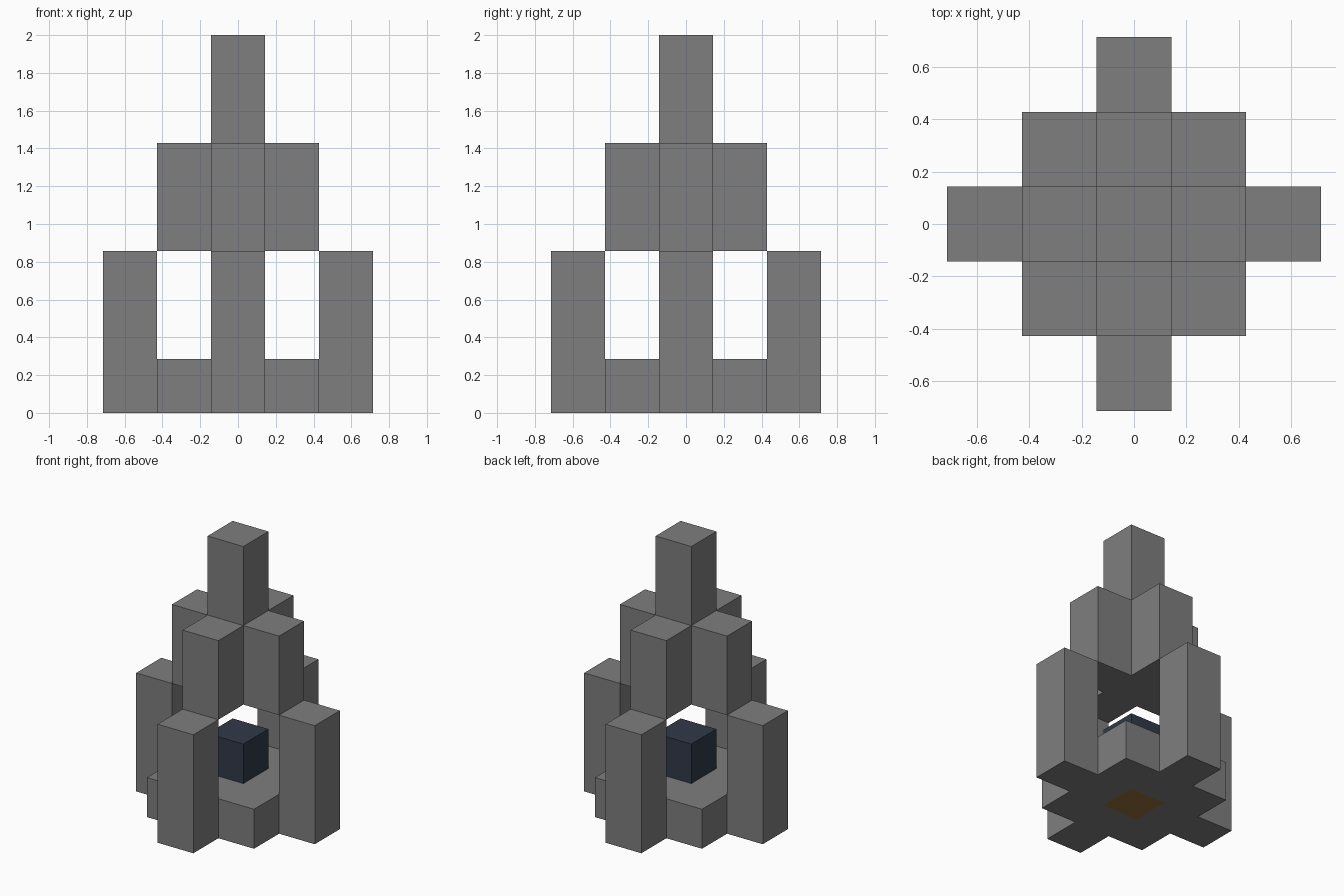
import bpy
import bmesh
from mathutils import Matrix, Vector

cube = bpy.data.objects.get("Cube")
if cube:
    bpy.data.objects.remove(cube, do_unlink=True)

U = 2 / 7  # one block


def material(name, rgb):
    mat = bpy.data.materials.new(name)
    mat.use_nodes = True
    mat.diffuse_color = (*rgb, 1)
    mat.node_tree.nodes["Principled BSDF"].inputs["Base Color"].default_value = (*rgb, 1)
    return mat


stone = material("grey stone", (0.21, 0.21, 0.21))
navy = material("dark navy", (0.03, 0.041, 0.065))
brown = material("ochre brown", (0.32, 0.165, 0.047))


def layer(name, mat, bottom, top, keep=lambda x, y: True, size=3, at=(0, 0)):
    """Extrude the chosen cells of a square block grid between two heights."""
    bm = bmesh.new()
    bmesh.ops.create_grid(bm, x_segments=size, y_segments=size, size=size * U / 2,
                          matrix=Matrix.Translation((at[0] * U, at[1] * U, bottom * U)))
    unwanted = []
    for face in bm.faces:
        c = face.calc_center_median() / U
        if not keep(round(c.x), round(c.y)):
            unwanted.append(face)
    bmesh.ops.delete(bm, geom=unwanted, context='FACES')
    raised = bmesh.ops.extrude_face_region(bm, geom=bm.faces[:], use_keep_orig=True)
    verts = [v for v in raised["geom"] if isinstance(v, bmesh.types.BMVert)]
    bmesh.ops.translate(bm, verts=verts, vec=Vector((0, 0, (top - bottom) * U)))
    bmesh.ops.recalc_face_normals(bm, faces=bm.faces[:])
    mesh = bpy.data.meshes.new(name)
    bm.to_mesh(mesh)
    bm.free()
    mesh.materials.append(mat)
    obj = bpy.data.objects.new(name, mesh)
    bpy.context.collection.objects.link(obj)
    return obj


# Square floor with a different block set in its middle
layer("floor", stone, 0, 1, keep=lambda x, y: (x, y) != (0, 0))
layer("floor_centre", brown, 0, 1, size=1)

# Dark block standing in the chamber
layer("core_block", navy, 1, 2, size=1)

# Four outer pillars
for side, at in {"front": (0, -2), "back": (0, 2), "left": (2, 0), "right": (-2, 0)}.items():
    layer(side + "_pillar", stone, 0, 3, size=1, at=at)

# Cross-shaped crown and the spire above it
layer("crown", stone, 3, 5, keep=lambda x, y: x * y == 0)
layer("spire", stone, 5, 7, size=1)
